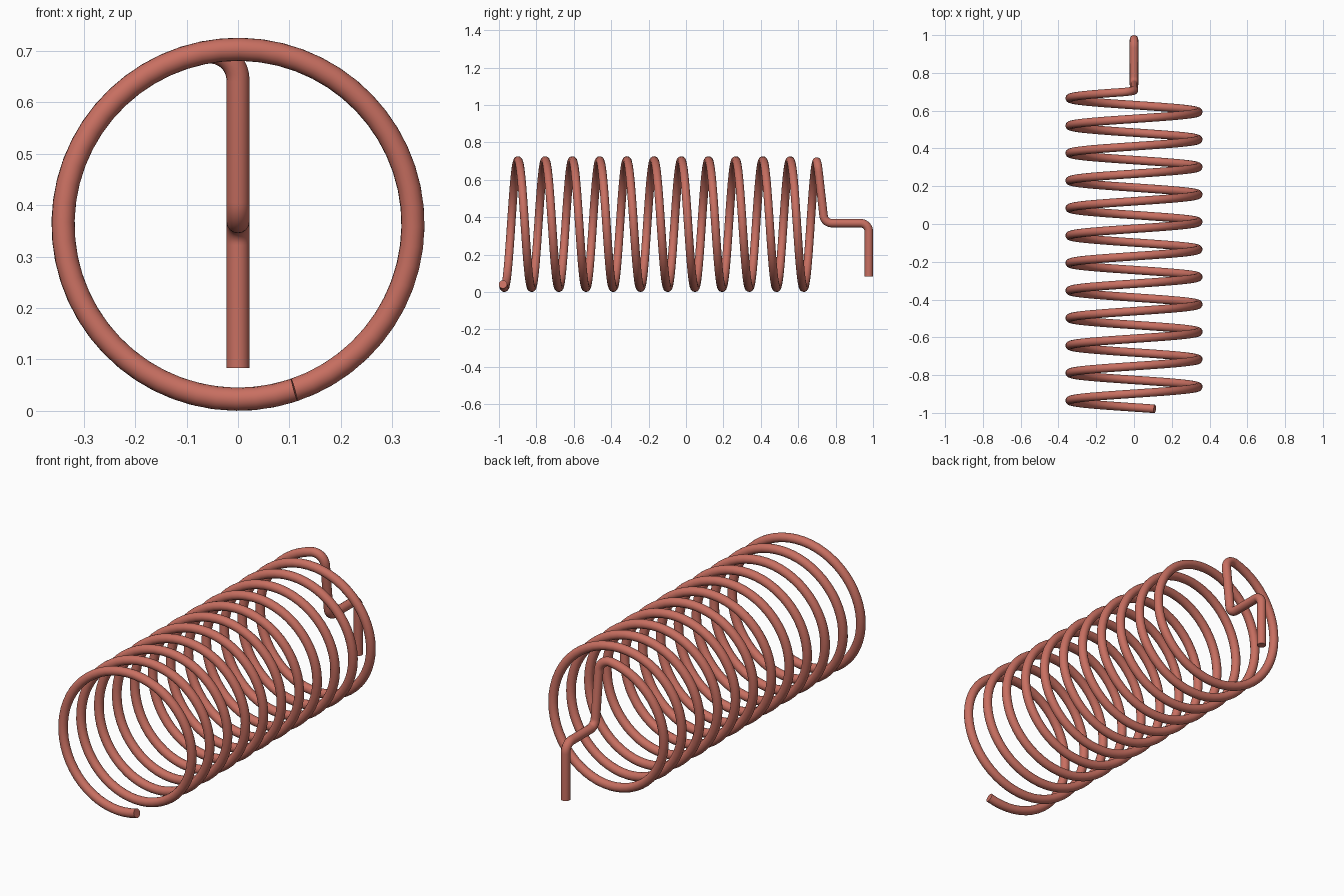
import bpy
import math
from mathutils import Vector

if "Cube" in bpy.data.objects:
    bpy.data.objects.remove(bpy.data.objects["Cube"], do_unlink=True)

WIRE = 0.0225            # wire radius
OUTER = 0.363            # coil outer radius, also the axis height
R = OUTER - WIRE
PITCH = 0.1455
FIRST_BOTTOM = -0.971    # y where the first turn passes its lowest point
TURNS = 11.5
BEND = 0.055
STEPS = 56               # path points per turn


def coil_point(a):
    return Vector((-R * math.sin(a), FIRST_BOTTOM + PITCH * a / math.tau,
                   OUTER - R * math.cos(a)))


def bend(before, corner, after, radius, steps=9):
    """Circular arc that rounds a corner of the wire."""
    u, v = (before - corner).normalized(), (after - corner).normalized()
    half = u.angle(v) / 2
    reach = radius / math.tan(half)
    centre = corner + (u + v).normalized() * radius / math.sin(half)
    start, end = corner + u * reach - centre, corner + v * reach - centre
    total = start.angle(end)
    side = (end - start * math.cos(total)) / math.sin(total)
    return [centre + start * math.cos(total * i / steps)
            + side * math.sin(total * i / steps) for i in range(steps + 1)]


# Coil path, stopping just before the top bend
a0, a1 = -math.asin(0.11 / R), TURNS * math.tau - BEND * 1.15 / R
count = round((a1 - a0) / math.tau * STEPS)
path = [coil_point(a0 + (a1 - a0) * i / count) for i in range(count + 1)]

# Hooked end: down to the axis, back along it, then down again
top = coil_point(TURNS * math.tau) - Vector((0, 0, 0.003))
inner = Vector((0, 0.74, OUTER + 0.005))
outer = Vector((0, 1 - WIRE, OUTER + 0.005))
tip = Vector((0, 1 - WIRE, 0.083))
path += bend(path[-1], top, inner, BEND)
path += bend(top, inner, outer, 0.045)
path += bend(inner, outer, tip, 0.045)
path.append(tip)

# Sweep a round wire along the path
curve = bpy.data.curves.new("spring_wire", 'CURVE')
curve.dimensions = '3D'
curve.bevel_depth = WIRE
curve.bevel_resolution = 6
curve.use_fill_caps = True
spline = curve.splines.new('POLY')
spline.points.add(len(path) - 1)
for point, co in zip(spline.points, path):
    point.co = (*co, 1)
spring = bpy.data.objects.new("spring_wire", curve)
bpy.context.collection.objects.link(spring)

# Copper red finish
copper = bpy.data.materials.new("copper_red")
copper.use_nodes = True
colour = (0.58, 0.16, 0.12, 1)
copper.diffuse_color = colour
copper.node_tree.nodes["Principled BSDF"].inputs["Base Color"].default_value = colour
curve.materials.append(copper)

# Mesh with smooth sides and sharp cut ends
bpy.ops.object.select_all(action='DESELECT')
spring.select_set(True)
bpy.context.view_layer.objects.active = spring
bpy.ops.object.convert(target='MESH')
bpy.ops.object.shade_smooth_by_angle(angle=math.radians(40))
